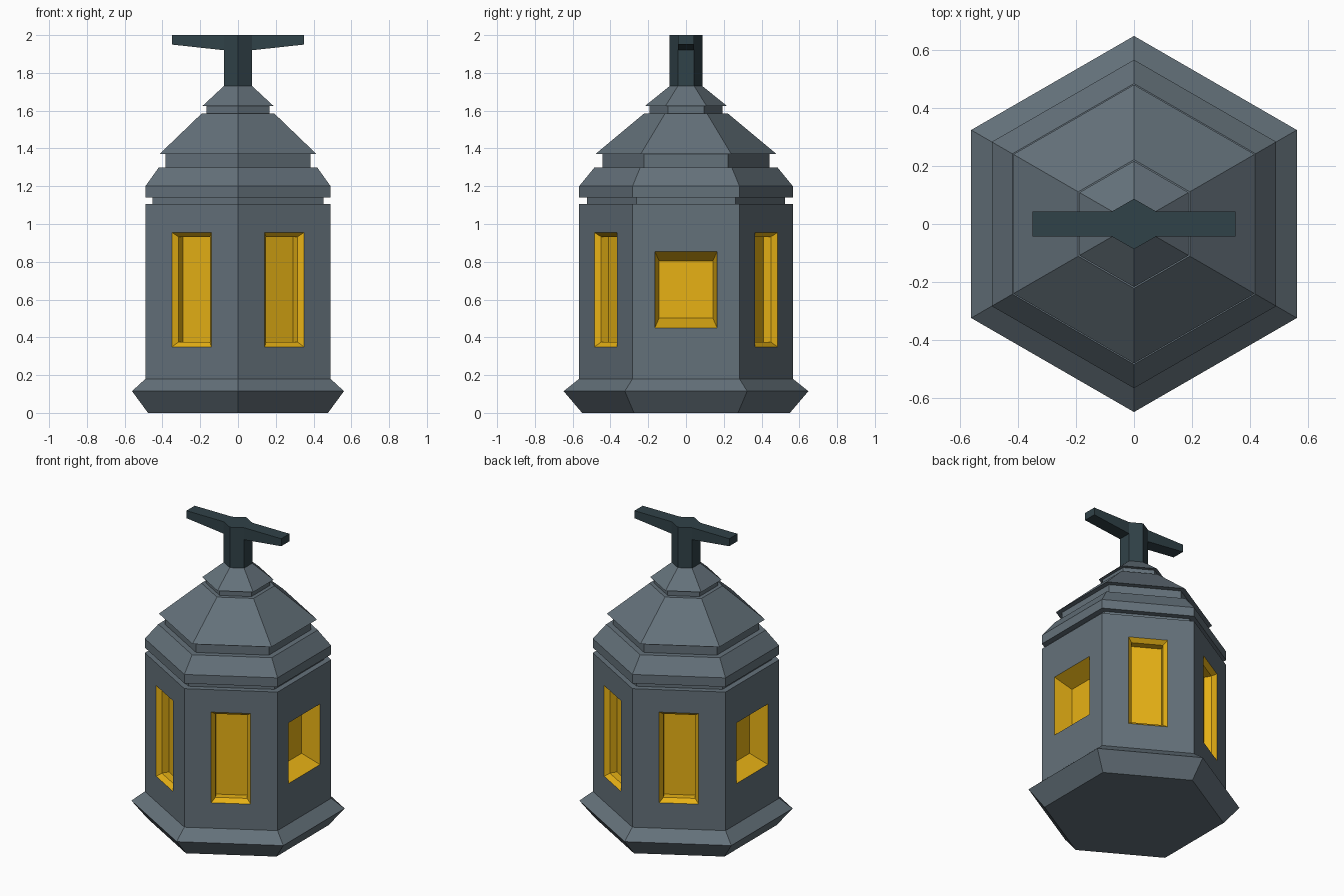
import bpy, bmesh, math
from mathutils import Vector

if "Cube" in bpy.data.objects:
    bpy.data.objects.remove(bpy.data.objects["Cube"])

SIDES = 6
COS30 = math.cos(math.pi / SIDES)


def material(name, rgb):
    m = bpy.data.materials.new(name)
    m.diffuse_color = (*rgb, 1)
    m.use_nodes = True
    m.node_tree.nodes["Principled BSDF"].inputs["Base Color"].default_value = m.diffuse_color
    return m


SLATE = material("slate grey", (0.127, 0.165, 0.195))
GLOW = material("amber glass", (0.85, 0.47, 0.008))
IRON = material("dark iron", (0.030, 0.054, 0.065))


def finish(bm, name, mats):
    mesh = bpy.data.meshes.new(name)
    bm.to_mesh(mesh)
    bm.free()
    ob = bpy.data.objects.new(name, mesh)
    for m in mats:
        mesh.materials.append(m)
    bpy.context.collection.objects.link(ob)
    return ob


def stack(bm, profile, bottom=False, top=False):
    """Hexagonal lathe through (radius, z) points, corners on the y axis."""
    rings = [[bm.verts.new((r * math.cos(a), r * math.sin(a), z))
              for a in [math.radians(60 * k - 30) for k in range(SIDES)]]
             for r, z in profile]
    for lo, hi in zip(rings, rings[1:]):
        for k in range(SIDES):
            n = (k + 1) % SIDES
            bm.faces.new((lo[k], lo[n], hi[n], hi[k]))
    if bottom:
        bm.faces.new(rings[0][::-1])
    if top:
        bm.faces.new(rings[-1])


# Flared foot
bm = bmesh.new()
stack(bm, [(0.55, 0), (0.648, 0.115), (0.566, 0.18)], bottom=True)
finish(bm, "base", [SLATE])

# Stepped roof, with its grooves
bm = bmesh.new()
stack(bm, [(0.566, 1.105), (0.523, 1.105), (0.523, 1.14), (0.566, 1.14),
           (0.566, 1.20), (0.484, 1.30), (0.443, 1.30), (0.443, 1.37),
           (0.480, 1.37), (0.222, 1.585), (0.193, 1.585), (0.193, 1.625),
           (0.217, 1.625), (0.087, 1.73)], top=True)
finish(bm, "roof", [SLATE])

# Walls with recessed windows: loops are (half width, z low, z high, depth)
R = 0.566
WALL = (R / 2, 0.18, 1.105, 0)
TALL = [WALL, (0.12, 0.35, 0.955, 0), (0.096, 0.375, 0.932, 0.027),
        (0.096, 0.375, 0.932, 0.073)]
SQUARE = [WALL, (0.165, 0.45, 0.855, 0), (0.142, 0.502, 0.803, 0.12)]

bm = bmesh.new()
for k in range(SIDES):
    a = math.radians(60 * k)
    normal = Vector((math.cos(a), math.sin(a), 0))
    side = Vector((-math.sin(a), math.cos(a), 0))
    loops = []
    for w, z0, z1, d in (SQUARE if k % 3 == 0 else TALL):
        centre = normal * (R * COS30 - d)
        loops.append([bm.verts.new(centre + side * s + Vector((0, 0, z)))
                      for s, z in ((-w, z0), (w, z0), (w, z1), (-w, z1))])
    for i, (outer, inner) in enumerate(zip(loops, loops[1:])):
        for j in range(4):
            n = (j + 1) % 4
            f = bm.faces.new((outer[j], outer[n], inner[n], inner[j]))
            f.material_index = 1 if i else 0
    bm.faces.new(loops[-1]).material_index = 1
bmesh.ops.remove_doubles(bm, verts=bm.verts, dist=0.0005)
finish(bm, "walls_and_windows", [SLATE, GLOW])

# Handle: hexagonal post with two tapered arms drawn out of its flat sides
bm = bmesh.new()
stack(bm, [(0.087, 1.73), (0.087, 1.92), (0.087, 2.0)], top=True)
bm.normal_update()
flats = [f for f in bm.faces
         if abs(f.normal.x) > 0.99 and f.calc_center_median().z > 1.92]
for f in bmesh.ops.extrude_discrete_faces(bm, faces=flats)["faces"]:
    for v in f.verts:
        v.co.x = math.copysign(0.35, v.co.x)
        v.co.z = max(v.co.z, 1.95)
finish(bm, "handle", [IRON])
